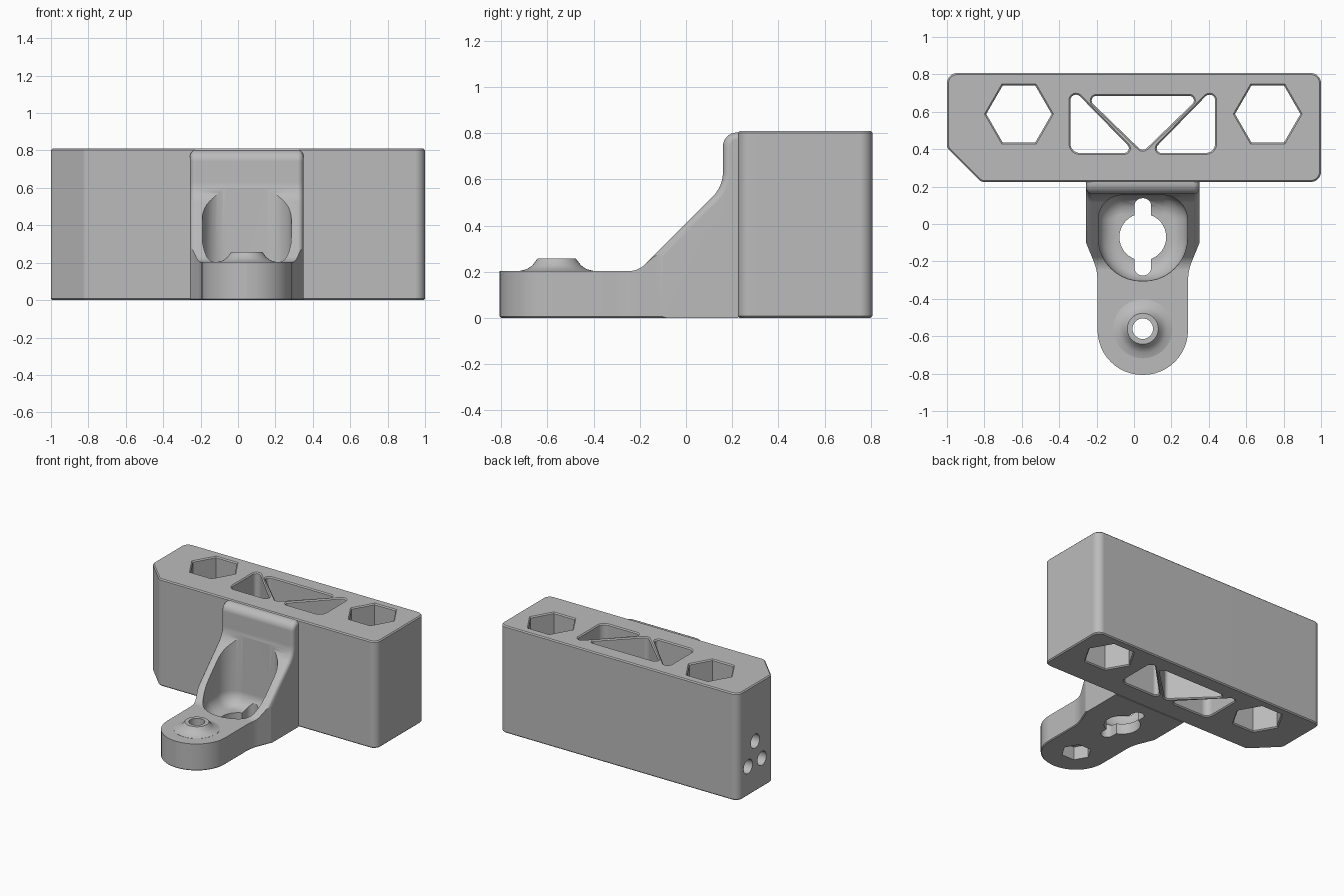
import bpy, bmesh, math
from mathutils import Vector

if "Cube" in bpy.data.objects:
    bpy.data.objects.remove(bpy.data.objects["Cube"])

CX = 0.047      # centre line of the arm
H = 0.81        # block height


def rounded(corners, steps=8):
    """Counter-clockwise outline from (u, v, fillet radius) corners."""
    out, n = [], len(corners)
    for i, (u, v, r) in enumerate(corners):
        p = Vector((u, v))
        if r == 0:
            out.append(p)
            continue
        a = (Vector(corners[i - 1][:2]) - p).normalized()
        b = (Vector(corners[(i + 1) % n][:2]) - p).normalized()
        half = a.angle(b) / 2
        t = r / math.tan(half)
        c = p + (a + b).normalized() * (r / math.sin(half))
        s, e = p + a * t - c, p + b * t - c
        turn = s.angle_signed(e)          # clockwise-positive angle
        for k in range(steps + 1):
            ang = -turn * k / steps
            out.append(c + Vector((s.x * math.cos(ang) - s.y * math.sin(ang),
                                   s.x * math.sin(ang) + s.y * math.cos(ang))))
    area = sum(out[i - 1].x * q.y - q.x * out[i - 1].y for i, q in enumerate(out))
    return out if area > 0 else out[::-1]


def ngon(x, y, r, sides):
    return [Vector((x + r * math.cos(2 * math.pi * k / sides),
                    y + r * math.sin(2 * math.pi * k / sides))) for k in range(sides)]


def offset(pts, d):
    """Grow (or shrink) an outline by d."""
    out = []
    for i, p in enumerate(pts):
        e1 = (p - pts[i - 1]).normalized()
        e2 = (pts[(i + 1) % len(pts)] - p).normalized()
        n1, n2 = Vector((e1.y, -e1.x)), Vector((e2.y, -e2.x))
        out.append(p + (n1 + n2) * (d / (1 + n1.dot(n2))))
    return out


def along_z(u, v, h):
    return (u, v, h)


def along_x(u, v, h):
    return (h, u, v)


def prism(name, outline, levels, place=along_z):
    """Solid through copies of an outline at (height, offset) levels."""
    bm = bmesh.new()
    rings = [[bm.verts.new(place(p.x, p.y, h)) for p in offset(outline, d)]
             for h, d in levels]
    n = len(outline)
    bm.faces.new(rings[0])
    bm.faces.new(rings[-1])
    for lo, hi in zip(rings, rings[1:]):
        for i in range(n):
            j = (i + 1) % n
            bm.faces.new((lo[i], lo[j], hi[j], hi[i]))
    bmesh.ops.recalc_face_normals(bm, faces=bm.faces[:])
    mesh = bpy.data.meshes.new(name)
    bm.to_mesh(mesh)
    bm.free()
    obj = bpy.data.objects.new(name, mesh)
    bpy.context.collection.objects.link(obj)
    return obj


def combine(obj, tool, operation='DIFFERENCE'):
    """Apply a boolean and throw the tool away."""
    mod = obj.modifiers.new("combine", 'BOOLEAN')
    mod.operation, mod.object, mod.solver = operation, tool, 'EXACT'
    bpy.context.view_layer.objects.active = obj
    bpy.ops.object.modifier_apply(modifier=mod.name)
    bpy.data.objects.remove(tool, do_unlink=True)


def finish(obj, mat):
    obj.data.materials.clear()
    obj.data.materials.append(mat)
    for f in obj.data.polygons:
        f.material_index = 0
    bpy.ops.object.select_all(action='DESELECT')
    obj.select_set(True)
    bpy.context.view_layer.objects.active = obj
    bpy.ops.object.shade_smooth_by_angle(angle=math.radians(32))
    obj.modifiers.new("clean_shading", 'WEIGHTED_NORMAL').keep_sharp = True


grey = bpy.data.materials.new("grey_plastic")
grey.diffuse_color = (0.5, 0.5, 0.5, 1)
grey.use_nodes = True
grey.node_tree.nodes["Principled BSDF"].inputs["Base Color"].default_value = grey.diffuse_color

# Main block with one cut-off corner and chamfered rims
plan = rounded([(-1, 0.407, 0.04), (-0.818, 0.225, 0.04), (1, 0.225, 0.055),
                (1, 0.807, 0.055), (-1, 0.807, 0.055)])
block = prism("block", plan, [(0, -0.008), (0.008, 0), (H - 0.008, 0), (H, -0.008)])

# Hexagonal and triangular through holes with flared rims
openings = [ngon(-0.615, 0.588, 0.175, 6), ngon(0.715, 0.588, 0.175, 6),
            rounded([(CX - 0.31, 0.685, 0.025), (CX + 0.31, 0.685, 0.025),
                     (CX, 0.385, 0.03)])]
for s in (-1, 1):
    openings.append(rounded([(CX + s * 0.387, 0.735, 0.03), (CX + s * 0.387, 0.38, 0.05),
                             (CX + s * 0.04, 0.38, 0.025)]))
for o in openings:
    combine(block, prism("opening_cutter", o, [(-0.02, 0.028), (0.008, 0),
                                               (H - 0.008, 0), (H + 0.02, 0.028)]))

# Three blind round holes in the left end
for y, z in ((0.60, 0.38), (0.685, 0.22), (0.52, 0.22)):
    combine(block, prism("end_hole_cutter", ngon(y, z, 0.053, 24),
                         [(-1.1, 0), (-0.88, 0)], along_x))
finish(block, grey)

# Arm: plan shape intersected with the sloped side profile
arm_plan = rounded([(CX - 0.32, 0.23, 0), (CX - 0.32, -0.06, 0.28),
                    (CX - 0.242, -0.25, 0.28), (CX - 0.242, -0.807, 0.24),
                    (CX + 0.242, -0.807, 0.24), (CX + 0.242, -0.25, 0.28),
                    (CX + 0.32, -0.06, 0.28), (CX + 0.32, 0.23, 0)], 12)
arm = prism("arm", arm_plan, [(0, -0.006), (0.006, 0), (0.95, 0)])
side = rounded([(-1, -0.1, 0), (-1, 0.203, 0), (-0.207, 0.203, 0.1),
                (0.16, 0.57, 0.15), (0.16, 0.803, 0.06), (0.35, 0.803, 0), (0.35, -0.1, 0)])
L, R = CX - 0.303, CX + 0.303
combine(arm, prism("side_profile", side,
                   [(L, -0.03), (L + 0.004, -0.015), (L + 0.015, -0.004), (L + 0.03, 0),
                    (R - 0.03, 0), (R - 0.015, -0.004), (R - 0.004, -0.015), (R, -0.03)],
                   along_x), 'INTERSECT')

# Raised screw boss with a flared foot
combine(arm, prism("boss", ngon(CX, -0.56, 0.083, 40),
                   [(0.12, 0.075), (0.204, 0.075), (0.212, 0.045), (0.228, 0.022),
                    (0.247, 0.008), (0.257, 0)]), 'UNION')

# Hollow between the arm's side walls, with a filleted floor
hollow = rounded([(CX - 0.238, 0.155, 0.13), (CX - 0.238, -0.305, 0.23),
                  (CX + 0.238, -0.305, 0.23), (CX + 0.238, 0.155, 0.13)], 10)
combine(arm, prism("hollow_cutter", hollow,
                   [(0.08, -0.1), (0.088, -0.062), (0.109, -0.029), (0.142, -0.008),
                    (0.18, 0), (1.0, 0)]))

# Keyhole in the floor
combine(arm, prism("keyhole_cutter", ngon(CX, -0.07, 0.125, 40), [(-0.1, 0), (0.3, 0)]))
slot = rounded([(CX - 0.045, 0.138, 0.043), (CX - 0.045, -0.275, 0.043),
                (CX + 0.045, -0.275, 0.043), (CX + 0.045, 0.138, 0.043)])
combine(arm, prism("slot_cutter", slot, [(-0.11, 0), (0.29, 0)]))

# Screw hole and the nut pocket beneath it
combine(arm, prism("screw_cutter", ngon(CX, -0.56, 0.055, 32), [(-0.1, 0), (0.4, 0)]))
combine(arm, prism("nut_cutter", ngon(CX, -0.56, 0.105, 6), [(-0.12, 0), (0.1, 0)]))
finish(arm, grey)
